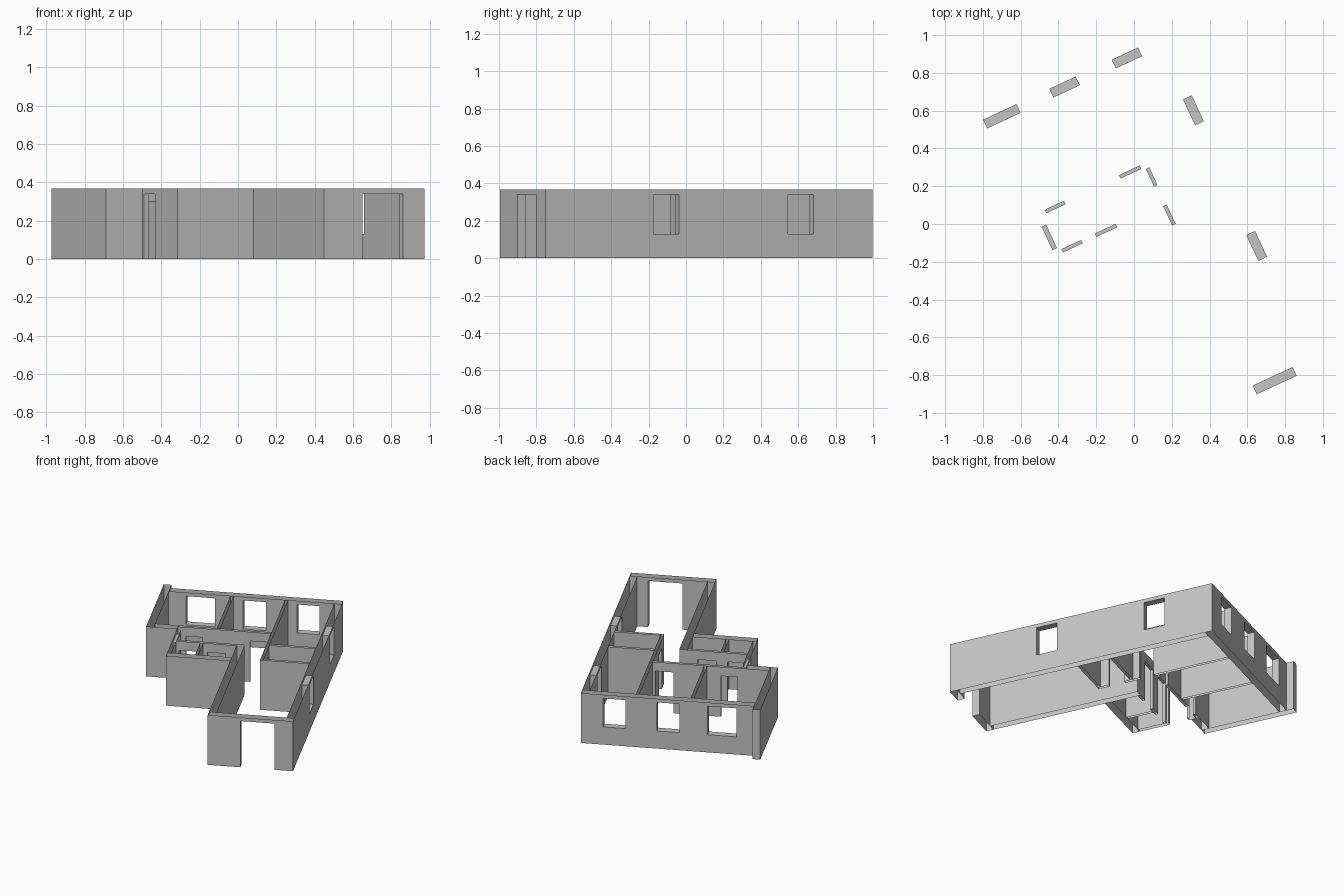
import bpy, bmesh, math

if "Cube" in bpy.data.objects:
    bpy.data.objects.remove(bpy.data.objects["Cube"], do_unlink=True)

HEIGHT = 0.367        # wall height
HEAD = 0.34           # top of windows and outer doors
SILL = 0.13           # window sill
INNER = 0.30          # top of inner doors
TURN = math.radians(25)

plaster = bpy.data.materials.new("grey_plaster")
plaster.use_nodes = True
grey = (0.55, 0.55, 0.55, 1)
plaster.diffuse_color = grey
plaster.node_tree.nodes["Principled BSDF"].inputs["Base Color"].default_value = grey


def wall(name, axis, start, end, near, far, openings=(), caps=""):
    """Open-topped hollow wall along an axis; openings are (from, to, bottom, top)."""
    bm = bmesh.new()

    def quad(points):
        verts = []
        for along, across, z in points:
            xy = (along, across) if axis == "x" else (across, along)
            verts.append(bm.verts.new((*xy, z)))
        bm.faces.new(verts)

    def sheets(p, q, low, high):
        for t in (near, far):
            quad([(p, t, low), (q, t, low), (q, t, high), (p, t, high)])

    def cross(p, low, high):
        quad([(p, near, low), (p, far, low), (p, far, high), (p, near, high)])

    def level(p, q, z):
        quad([(p, near, z), (q, near, z), (q, far, z), (p, far, z)])

    here = start
    for p, q, low, high in sorted(openings):
        sheets(here, p, 0, HEIGHT)
        sheets(p, q, high, HEIGHT)
        level(p, q, high)
        if low > 0:
            sheets(p, q, 0, low)
            level(p, q, low)
        cross(p, low, high)
        cross(q, low, high)
        here = q
    sheets(here, end, 0, HEIGHT)
    if "s" in caps:
        cross(start, 0, HEIGHT)
    if "e" in caps:
        cross(end, 0, HEIGHT)

    # Weld the panels and face them outward
    bmesh.ops.remove_doubles(bm, verts=bm.verts[:], dist=0.0001)
    middle = (near + far) / 2
    for face in bm.faces:
        face.normal_update()
        side = 1 if axis == "x" else 0
        offset = face.calc_center_median()[side] - middle
        if face.normal[side] * offset < 0:
            face.normal_flip()
    mesh = bpy.data.meshes.new(name)
    bm.to_mesh(mesh)
    bm.free()
    mesh.materials.append(plaster)
    obj = bpy.data.objects.new(name, mesh)
    obj.rotation_euler.z = TURN
    bpy.context.collection.objects.link(obj)


def window(p, q):
    return (p, q, SILL, HEAD)


def door(p, q, top=INNER):
    return (p, q, 0, top)


# Thick outer walls
wall("back_wall", "x", -0.609, 0.565, 0.787, 0.838,
     [window(-0.491, -0.295), window(-0.104, 0.05), window(0.261, 0.414)], "e")
wall("left_side_wall", "y", 0.213, 0.89, -0.66, -0.609, caps="se")
wall("right_side_wall", "y", -1.041, 0.787, 0.514, 0.565,
     [window(-0.455, -0.304), window(0.337, 0.488)])
wall("entrance_wall", "x", -0.013, 0.565, -1.092, -1.041,
     [door(0.208, 0.441, HEAD)], "se")
wall("living_room_wall", "y", -1.041, 0.042, -0.013, 0.038, caps="e")
wall("bathroom_front_wall", "x", -0.45, -0.013, -0.22, -0.169, caps="s")
wall("bedroom_front_wall", "x", -0.609, -0.45, 0.213, 0.268, caps="e")
wall("side_entrance_wall", "y", -0.169, 0.213, -0.45, -0.423,
     [door(0.057, 0.193, HEAD)])

# Thin inner walls
wall("hall_back_wall", "x", -0.45, 0.18, 0.248, 0.268,
     [door(-0.397, -0.284), door(0.038, 0.158)])
wall("hall_front_wall", "x", -0.423, -0.013, 0.022, 0.042,
     [door(-0.405, -0.29), door(-0.209, -0.087)])
wall("bathroom_divider", "y", -0.169, 0.022, -0.26, -0.24)
wall("bedroom_divider", "y", 0.268, 0.787, -0.19, -0.17)
wall("corridor_wall", "y", -0.175, 0.787, 0.18, 0.20,
     [door(-0.092, 0.021), door(0.135, 0.237)], "s")
wall("kitchen_front_wall", "x", 0.20, 0.514, -0.175, -0.155)
wall("kitchen_back_wall", "x", 0.20, 0.514, 0.065, 0.085)
